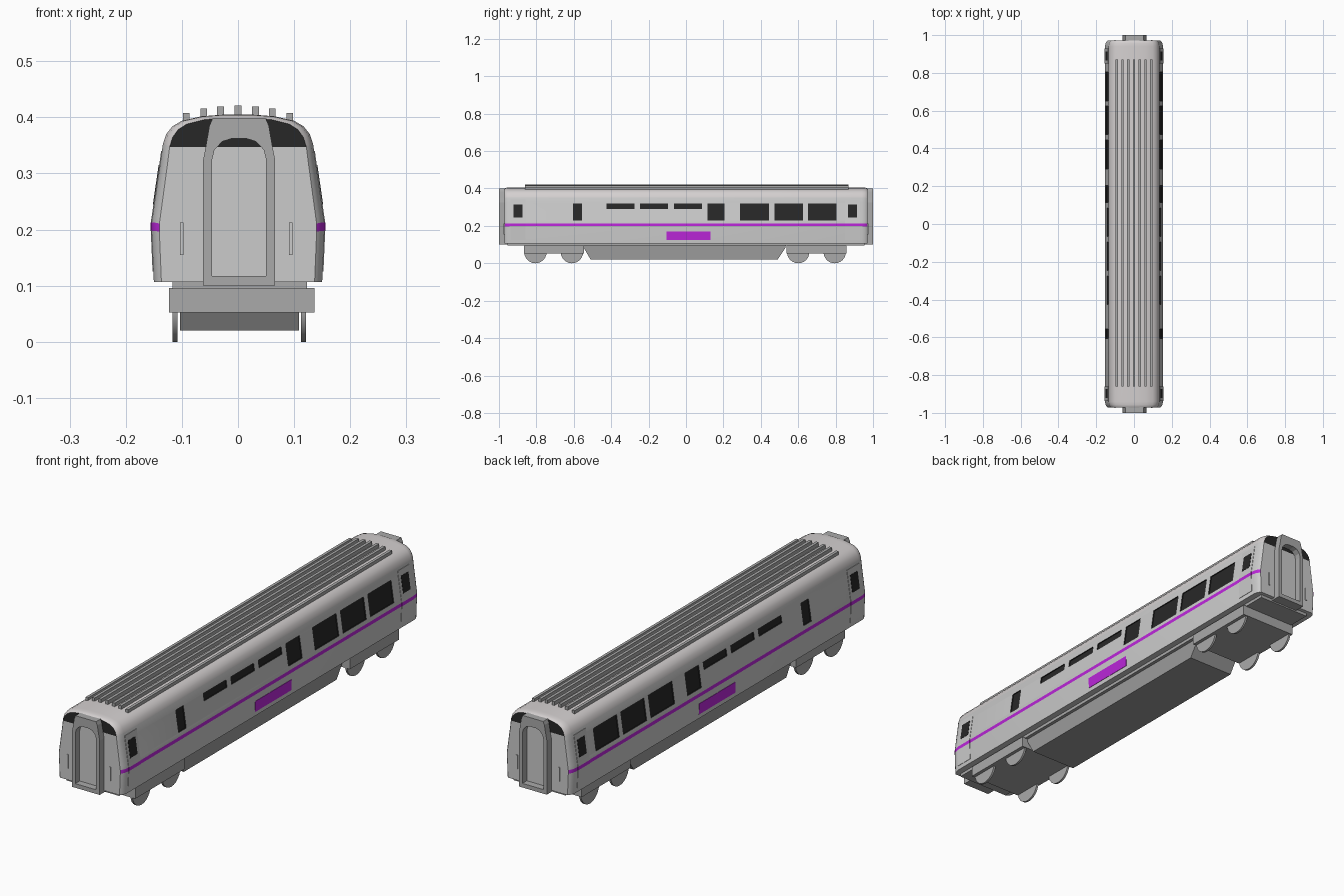
import bpy, bmesh, math

if "Cube" in bpy.data.objects:
    bpy.data.objects.remove(bpy.data.objects["Cube"])


def material(name, *rgb):
    m = bpy.data.materials.new(name)
    m.diffuse_color = (*rgb, 1)
    m.use_nodes = True
    m.node_tree.nodes["Principled BSDF"].inputs["Base Color"].default_value = m.diffuse_color
    return m


SILVER = material("silver", 0.7, 0.7, 0.7)
PURPLE = material("purple", 0.5, 0.02, 0.7)
BLACK = material("black", 0.02, 0.02, 0.02)
ROOF = material("roof_grey", 0.66, 0.63, 0.63)
DOOR = material("door_grey", 0.55, 0.55, 0.55)
DARK = material("dark_grey", 0.4, 0.4, 0.4)
BELLY = material("belly_grey", 0.33, 0.33, 0.33)


def finish(name, bm, *mats):
    bmesh.ops.recalc_face_normals(bm, faces=bm.faces)
    me = bpy.data.meshes.new(name)
    bm.to_mesh(me)
    bm.free()
    for m in mats:
        me.materials.append(m)
    ob = bpy.data.objects.new(name, me)
    bpy.context.collection.objects.link(ob)
    return ob


def add_prism(bm, pts, a, b, axis="y"):
    """Extrude a 2D outline along y (points are x,z) or x (points are y,z)."""
    def place(p, t):
        return (p[0], t, p[1]) if axis == "y" else (t, p[0], p[1])
    lo = [bm.verts.new(place(p, a)) for p in pts]
    hi = [bm.verts.new(place(p, b)) for p in pts]
    faces = [bm.faces.new(lo), bm.faces.new(hi[::-1])]
    for i in range(len(pts)):
        j = (i + 1) % len(pts)
        faces.append(bm.faces.new((lo[i], lo[j], hi[j], hi[i])))
    return faces


def prism(name, pts, a, b, mat, axis="y"):
    bm = bmesh.new()
    add_prism(bm, pts, a, b, axis)
    return finish(name, bm, mat)


def box(name, x0, x1, y0, y1, z0, z1, mat):
    return prism(name, [(x0, z0), (x1, z0), (x1, z1), (x0, z1)], y0, y1, mat)


def smooth(ob, deg=30):
    bpy.ops.object.select_all(action="DESELECT")
    ob.select_set(True)
    bpy.context.view_layer.objects.active = ob
    bpy.ops.object.shade_smooth_by_angle(angle=math.radians(deg))


# Half cross-section of the coach, from sill to roof centre
PROFILE = [(0.150, 0.107), (0.154, 0.198), (0.154, 0.213), (0.152, 0.226),
           (0.1375, 0.325), (0.134, 0.352), (0.128, 0.370), (0.117, 0.384),
           (0.100, 0.394), (0.065, 0.402), (0.025, 0.405)]
STATIONS = [(0.94, 1, 1), (0.957, 0.975, 0.998), (0.966, 0.94, 0.99), (0.971, 0.91, 0.98)]


def side_x(z):
    for (xa, za), (xb, zb) in zip(PROFILE, PROFILE[1:]):
        if za <= z <= zb:
            return xa + (xb - xa) * (z - za) / (zb - za)


def skin(z0, z1, inner, outer, side):
    """Outline of a slab that follows the curved side between two heights."""
    zs = [z0] + [z for _, z in PROFILE if z0 < z < z1] + [z1]
    return ([(side * (side_x(z) + outer), z) for z in zs] +
            [(side * (side_x(z) - inner), z) for z in reversed(zs)])


# Body shell with rounded corners, purple waist stripe and black end bands
bm = bmesh.new()
rings = []
for y, sx, sz in [(-y, a, b) for y, a, b in reversed(STATIONS)] + STATIONS:
    pts = [(x * sx, 0.107 + (z - 0.107) * sz) for x, z in PROFILE]
    pts += [(-x, z) for x, z in reversed(pts)]
    rings.append([bm.verts.new((x, y, z)) for x, z in pts])
n, h = len(rings[0]), len(PROFILE)


def row_of(i):
    return min(i, n - 2 - i)


for a, b in zip(rings, rings[1:]):
    for i in range(n):
        f = bm.faces.new((a[i], a[(i + 1) % n], b[(i + 1) % n], b[i]))
        if i < n - 1:
            f.material_index = 1 if row_of(i) == 1 else (3 if row_of(i) >= 5 else 0)
for r in (rings[0], rings[-1]):
    for i in range(h - 1):
        f = bm.faces.new((r[i], r[i + 1], r[n - 2 - i], r[n - 1 - i]))
        f.material_index = 2 if i >= 5 else 0
body = finish("coach_body", bm, SILVER, PURPLE, BLACK, ROOF)

# Side windows, sunk into the shell
WINDOWS = [(-0.605, -0.555, 0.23), (-0.425, -0.275, 0.29), (-0.245, -0.095, 0.29),
           (-0.065, 0.085, 0.29), (0.115, 0.205, 0.23), (0.29, 0.445, 0.23),
           (0.473, 0.625, 0.23), (0.652, 0.805, 0.23)]
bm = bmesh.new()
for side in (-1, 1):
    for y0, y1, z0 in WINDOWS:
        for f in add_prism(bm, skin(z0, 0.32, 0.005, 0.01, side), y0, y1):
            f.material_index = 2
cutter = finish("window_cutter", bm, SILVER, PURPLE, BLACK, ROOF)
cutter.hide_render = True
mod = body.modifiers.new("windows", "BOOLEAN")
mod.operation, mod.solver, mod.object = "DIFFERENCE", "EXACT", cutter
bpy.context.view_layer.objects.active = body
bpy.ops.object.modifier_apply(modifier=mod.name)
bpy.data.objects.remove(cutter)
smooth(body)

# Passenger doors and the coloured side panel
for side in (-1, 1):
    for y in (-0.898, 0.89):
        for z0, z1, mat in ((0.125, 0.198, DOOR), (0.198, 0.213, PURPLE), (0.213, 0.34, DOOR)):
            prism("door", skin(z0, z1, 0.004, 0.0015, side), y - 0.039, y + 0.039, mat)
        prism("door_window", skin(0.245, 0.315, 0.002, 0.0025, side), y - 0.024, y + 0.024, BLACK)
    prism("side_panel", skin(0.125, 0.17, 0.003, 0.0015, side), -0.105, 0.132, PURPLE)

# Roof ribs
for x, top in ((0, 0.421), (0.031, 0.419), (0.061, 0.416), (0.092, 0.408)):
    for s in ((-1, 1) if x else (1,)):
        box("roof_rib", s * x - 0.006, s * x + 0.006, -0.86, 0.87, top - 0.025, top, DARK)

# Gangway frames and handrails at both ends
OUTER = [(0.064, 0.1), (0.064, 0.325), (0.059, 0.35), (0.053, 0.385), (0.047, 0.399)]
INNER = [(0.048, 0.117), (0.048, 0.325), (0.044, 0.342), (0.03, 0.357), (0.014, 0.362)]
for end in (-1, 1):
    bm = bmesh.new()
    loops = []
    for half in (OUTER, INNER):
        full = half + [(-x, z) for x, z in reversed(half)]
        for y in (0.955, 1.0):
            loops.append([bm.verts.new((x + 0.002, end * y, z)) for x, z in full])
    for a, b in ((0, 1), (1, 3), (3, 2), (2, 0)):
        for i in range(len(full)):
            j = (i + 1) % len(full)
            bm.faces.new((loops[a][i], loops[a][j], loops[b][j], loops[b][i]))
    finish("gangway_frame", bm, DARK)
    for x in (-0.1, 0.094):
        ys = sorted((end * 0.968, end * 0.975))
        box("handrail", x - 0.003, x + 0.003, *ys, 0.155, 0.213, SILVER)

# Chassis and equipment belly
box("chassis", -0.117, 0.123, -0.955, 0.955, 0.094, 0.11, DARK)
prism("equipment_belly", [(-0.55, 0.1), (-0.545, 0.08), (-0.51, 0.02), (0.49, 0.02),
                          (0.53, 0.08), (0.535, 0.1)], -0.103, 0.109, BELLY, "x")

# Bogies and wheels
for axles in ((-0.805, -0.61), (0.6, 0.795)):
    box("bogie", -0.123, 0.136, axles[0] - 0.062, axles[1] + 0.064, 0.052, 0.096, DARK)
    for y in axles:
        for x in (-0.112, 0.117):
            circle = [(y + 0.06 * math.cos(k * math.pi / 12), 0.06 + 0.06 * math.sin(k * math.pi / 12))
                      for k in range(24)]
            smooth(prism("wheel", circle, x - 0.0045, x + 0.0045, DARK, "x"))
